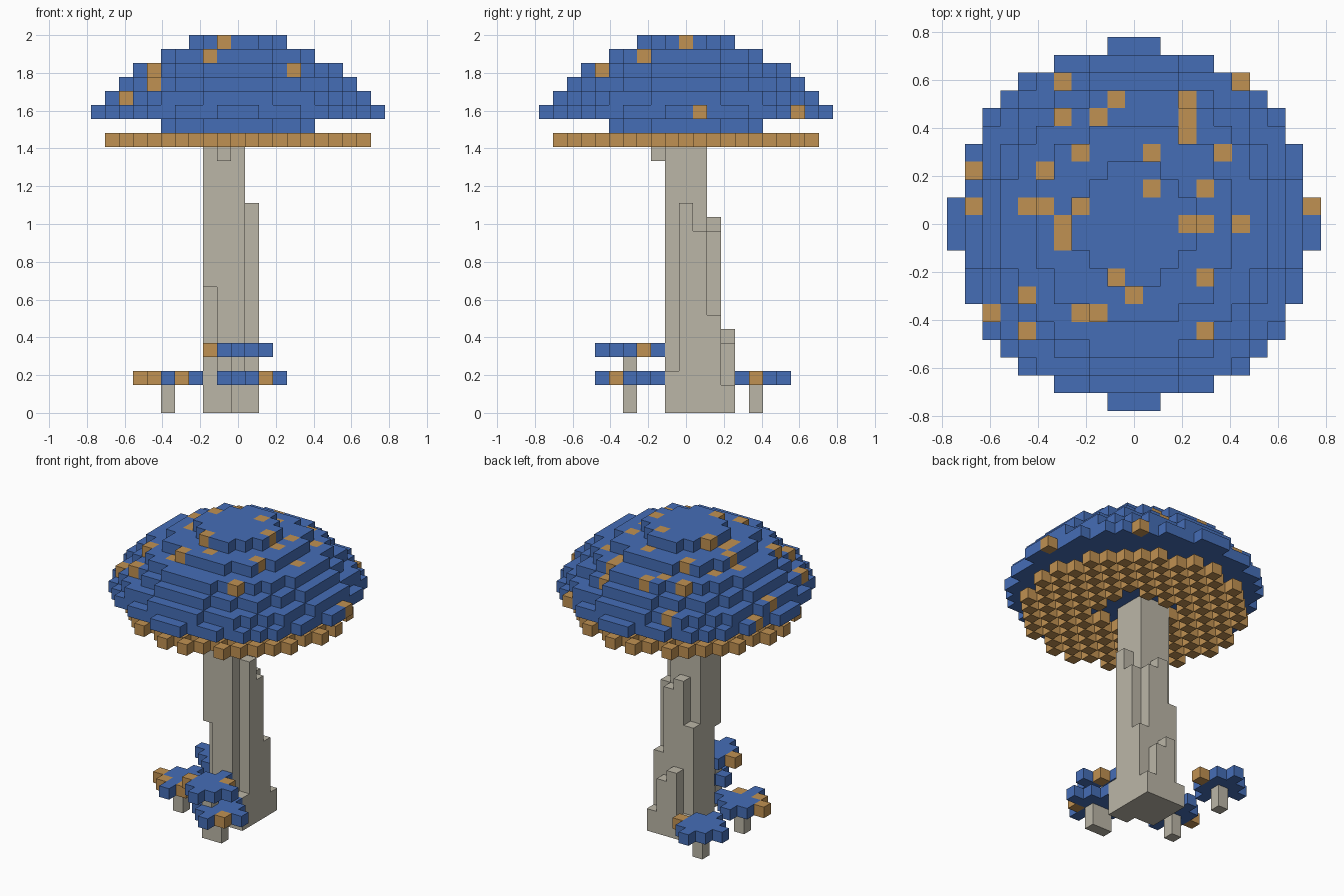
import bpy
import bmesh
from mathutils import Vector

if "Cube" in bpy.data.objects:
    bpy.data.objects.remove(bpy.data.objects["Cube"], do_unlink=True)

V = 2 / 27  # edge length of one block


def material(name, rgb):
    m = bpy.data.materials.new(name)
    m.use_nodes = True
    m.diffuse_color = (*rgb, 1)
    bsdf = next(n for n in m.node_tree.nodes if n.type == 'BSDF_PRINCIPLED')
    bsdf.inputs["Base Color"].default_value = (*rgb, 1)
    return m


BLUE = material("cap blue", (0.06, 0.155, 0.47))
TAN = material("spot tan", (0.53, 0.285, 0.085))
GREY = material("stem grey", (0.50, 0.47, 0.39))

DIRS = [Vector(d) for d in ((1, 0, 0), (-1, 0, 0), (0, 1, 0),
                            (0, -1, 0), (0, 0, 1), (0, 0, -1))]


def build_blocks(name, cells, mats):
    """Skin a set of grid cells {(i, j, k): material index}, outer faces only."""
    bm = bmesh.new()
    verts = {}

    def corner(p):
        key = tuple(round(c * 2) for c in p)
        if key not in verts:
            verts[key] = bm.verts.new(p * V)
        return verts[key]

    for cell, mat in cells.items():
        centre = Vector(cell) + Vector((0, 0, 0.5))
        for d in DIRS:
            if tuple(int(a + b) for a, b in zip(cell, d)) in cells:
                continue
            u = Vector((d.y, d.z, d.x))
            w = d.cross(u)
            quad = [centre + (d + u * a + w * b) / 2
                    for a, b in ((-1, -1), (1, -1), (1, 1), (-1, 1))]
            face = bm.faces.new([corner(p) for p in quad])
            face.material_index = mat
    mesh = bpy.data.meshes.new(name)
    bm.to_mesh(mesh)
    bm.free()
    for m in mats:
        mesh.materials.append(m)
    ob = bpy.data.objects.new(name, mesh)
    bpy.context.collection.objects.link(ob)
    return ob


def disc(r2, k, cx=0, cy=0):
    """Cells of a round layer with squared radius r2."""
    n = int(r2 ** 0.5) + 1
    return [(cx + x, cy + y, k) for x in range(-n, n + 1)
            for y in range(-n, n + 1) if x * x + y * y <= r2]


# Domed cap: stacked discs, layer -> squared radius
LAYERS = {20: 32, 21: 102, 22: 89, 23: 72, 24: 53, 25: 32, 26: 11}
cap = {c: 0 for k, r2 in LAYERS.items() for c in disc(r2, k)}

# Spots colour the topmost block of their column
SPOTS = [(-4, 8), (6, 8), (-1, 7), (3, 7), (3, 6), (3, 5), (-4, 6), (-2, 6),
         (-3, 4), (1, 4), (5, 4), (-9, 3), (-5, 3), (1, 2), (4, 2), (-9, 1),
         (-6, 1), (-5, 1), (-3, 1), (10, 1), (-4, 0), (-4, -1), (3, 0),
         (4, 0), (6, 0), (-1, -3), (4, -3), (0, -4), (-6, -4), (-8, -5),
         (-3, -5), (-2, -5), (-6, -6), (4, -6)]
for x, y in SPOTS:
    top = max(k for k in LAYERS if (x, y, k) in cap)
    cap[(x, y, top)] = 1
build_blocks("cap", cap, [BLUE, TAN])

# Gills: checkerboard of blocks under the cap, open around the stem
gills = {c: 0 for c in disc(89, 19)
         if (c[0] + c[1]) % 2 == 0 and c[0] ** 2 + c[1] ** 2 >= 9}
build_blocks("gills", gills, [TAN])

# Leaning stem: (x, y) -> (bottom, top) of each column
STEM = {
    (-2, -1): (9, 20), (-2, 0): (0, 20), (-2, 1): (0, 20), (-2, 2): (0, 10),
    (-2, 3): (0, 2),
    (-1, -2): (18, 20), (-1, -1): (2, 20), (-1, 0): (0, 20), (-1, 1): (0, 20),
    (-1, 2): (0, 14), (-1, 3): (0, 6),
    (0, -1): (0, 20), (0, 0): (0, 20), (0, 1): (0, 20), (0, 2): (0, 13),
    (0, 3): (0, 5),
    (1, -1): (0, 3), (1, 0): (0, 15), (1, 1): (0, 13), (1, 2): (0, 7),
    (1, 3): (0, 2),
}
stem = {(x, y, k): 0 for (x, y), (a, b) in STEM.items() for k in range(a, b)}
build_blocks("stem", stem, [GREY])

# Small mushrooms: name, centre, cap layer, spot offsets
SMALL = [("front_tall", 0, -4, 4, [(-2, 0), (1, 1)]),
         ("front_low", 1, -4, 2, [(1, -1)]),
         ("side", -5, -1, 2, [(-2, 0), (-1, -1), (1, -1)]),
         ("back", -5, 5, 2, [(2, 0)])]
for name, cx, cy, k, spots in SMALL:
    small = {c: int((c[0] - cx, c[1] - cy) in spots)
             for c in disc(4, k, cx, cy)}
    build_blocks(name + "_small_cap", small, [BLUE, TAN])
    build_blocks(name + "_small_stalk",
                 {(cx, cy, z): 0 for z in range(k)}, [GREY])
